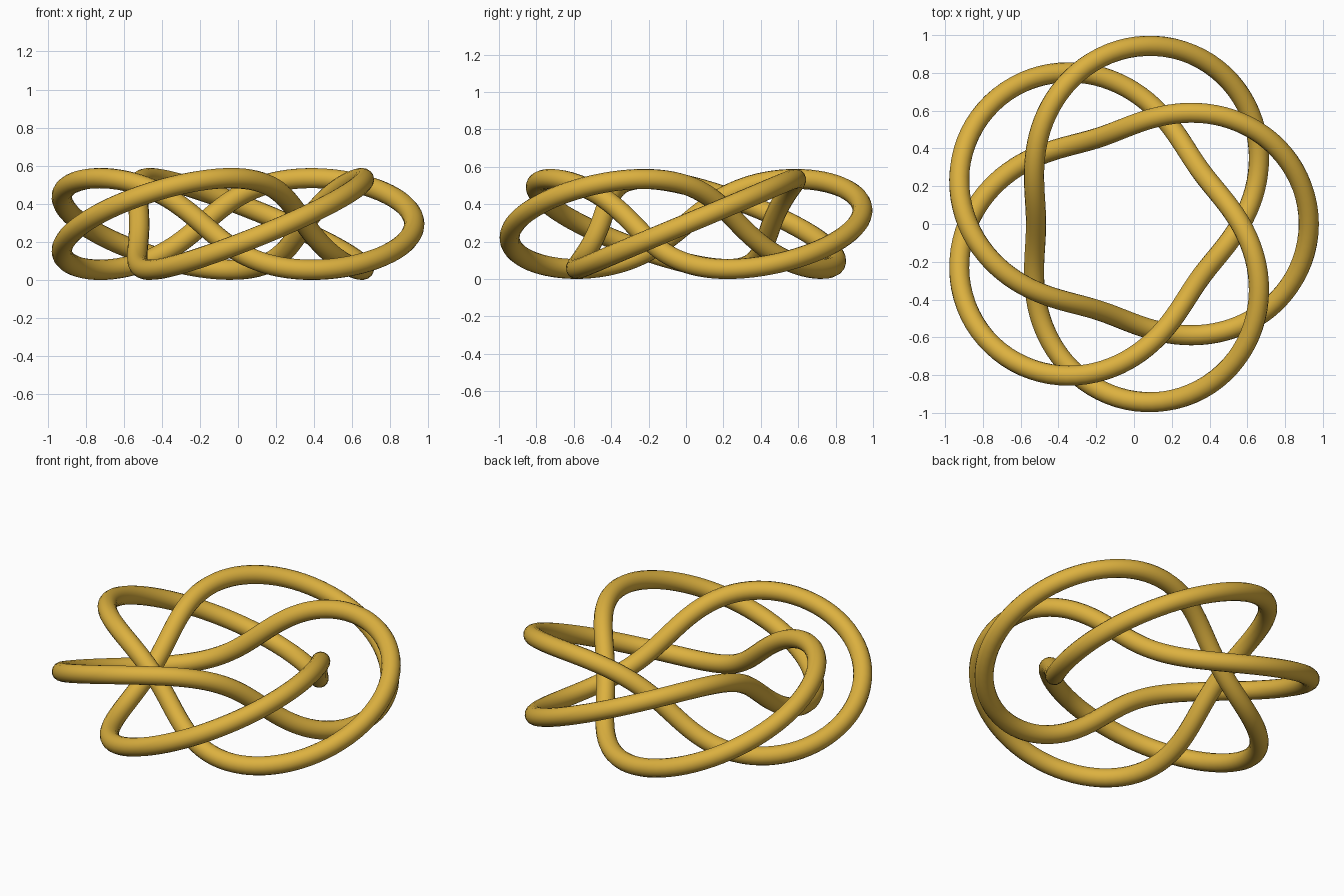
import bpy
from math import cos, sin, pi

cube = bpy.data.objects.get("Cube")
if cube:
    bpy.data.objects.remove(cube, do_unlink=True)

RING = 0.722        # radius of the ring the tube winds along
WIND = RING / 3     # radius of the winding
TUBE = 0.0535       # thickness radius of the tube
TURNS, LOBES = 3, 5
STEPS = 360

# Gold material
gold = bpy.data.materials.new("gold")
gold.use_nodes = True
colour = (0.72, 0.44, 0.05, 1)
gold.diffuse_color = colour
gold.node_tree.nodes["Principled BSDF"].inputs["Base Color"].default_value = colour


def knot_point(i):
    """Point on the knot's centre line."""
    angle = 2 * pi * TURNS * i / STEPS
    phase = angle * LOBES / TURNS
    r = RING + WIND * cos(phase)
    return r * cos(angle), r * sin(angle), WIND * sin(phase)


# Centre line, shifted so that its extents are centred
points = [knot_point(i) for i in range(STEPS)]
xs = [p[0] for p in points]
shift = -(max(xs) + min(xs)) / 2

curve = bpy.data.curves.new("knotted_tube", "CURVE")
curve.dimensions = "3D"
curve.bevel_depth = TUBE
curve.bevel_resolution = 6
spline = curve.splines.new("POLY")
spline.points.add(STEPS - 1)
for target, (x, y, z) in zip(spline.points, points):
    target.co = (x + shift, y, z + WIND + TUBE, 1)
spline.use_cyclic_u = True
curve.materials.append(gold)

# Knotted tube as a smooth mesh
tube = bpy.data.objects.new("knotted_tube", curve)
bpy.context.collection.objects.link(tube)
bpy.ops.object.select_all(action="DESELECT")
tube.select_set(True)
bpy.context.view_layer.objects.active = tube
bpy.ops.object.convert(target="MESH")
bpy.ops.object.shade_smooth()
